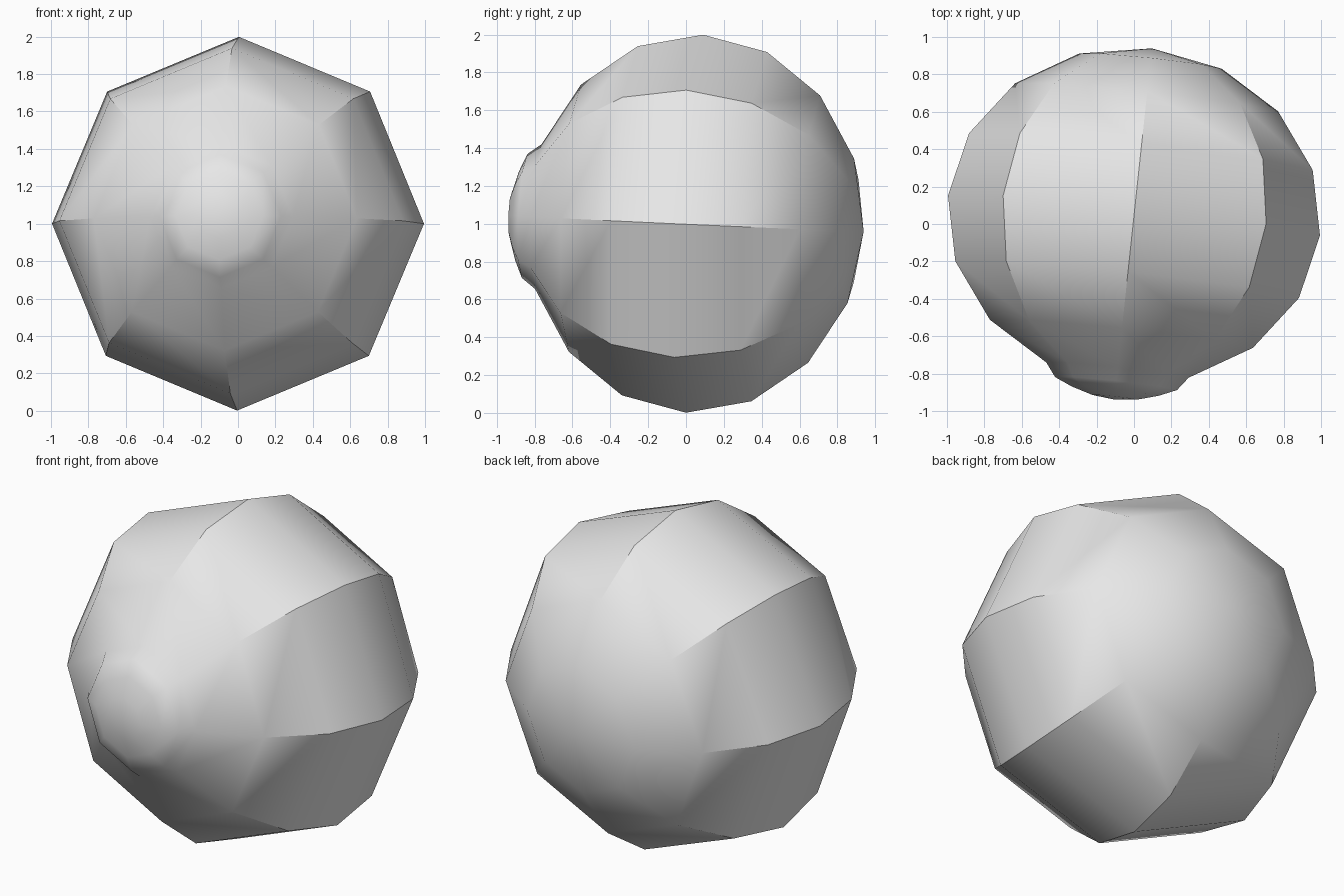
import bpy
import bmesh
from math import sin, cos, radians, pi

cube = bpy.data.objects.get("Cube")
if cube:
    bpy.data.objects.remove(cube, do_unlink=True)

SIDES = 8
DEPTH = 0.9  # the ball is slightly flattened along its axis

# Plain grey material
grey = bpy.data.materials.new("plain_grey")
grey.use_nodes = True
colour = (0.8, 0.8, 0.8, 1.0)
grey.diffuse_color = colour
grey.node_tree.nodes["Principled BSDF"].inputs["Base Color"].default_value = colour

# Half profile as (radius, distance towards the front): ball from back pole
profile = [(cos(radians(a)), DEPTH * sin(radians(a)))
           for a in (-90, -67.5, -45, -22.5, 0, 22.5, 45, 67.5)]
profile[0] = (0, -DEPTH)
# Raised front lens: bevelled rim and shallow dome
profile += [(0.328, 0.904), (0.236, 0.944), (0.12, 0.978), (0, 0.99)]

# Revolve the profile around the front-back axis
bm = bmesh.new()
verts = [bm.verts.new((r, -d, 0)) for r, d in profile]
edges = [bm.edges.new(pair) for pair in zip(verts, verts[1:])]
bmesh.ops.spin(bm, geom=verts + edges, cent=(0, 0, 0), axis=(0, 1, 0),
               angle=2 * pi, steps=SIDES, use_duplicate=False)
bmesh.ops.remove_doubles(bm, verts=bm.verts[:], dist=0.0005)
bmesh.ops.recalc_face_normals(bm, faces=bm.faces[:])
mesh = bpy.data.meshes.new("eyeball")
bm.to_mesh(mesh)
bm.free()
mesh.materials.append(grey)

# Place it, looking slightly aside and up
eyeball = bpy.data.objects.new("eyeball", mesh)
bpy.context.collection.objects.link(eyeball)
eyeball.location = (0, 0.045, 1)
eyeball.rotation_euler = (radians(-2.6), 0, radians(-6.1))

# Smooth shading, keeping the steep side edges sharp
bpy.context.view_layer.objects.active = eyeball
eyeball.select_set(True)
bpy.ops.object.shade_smooth_by_angle(angle=radians(30))
